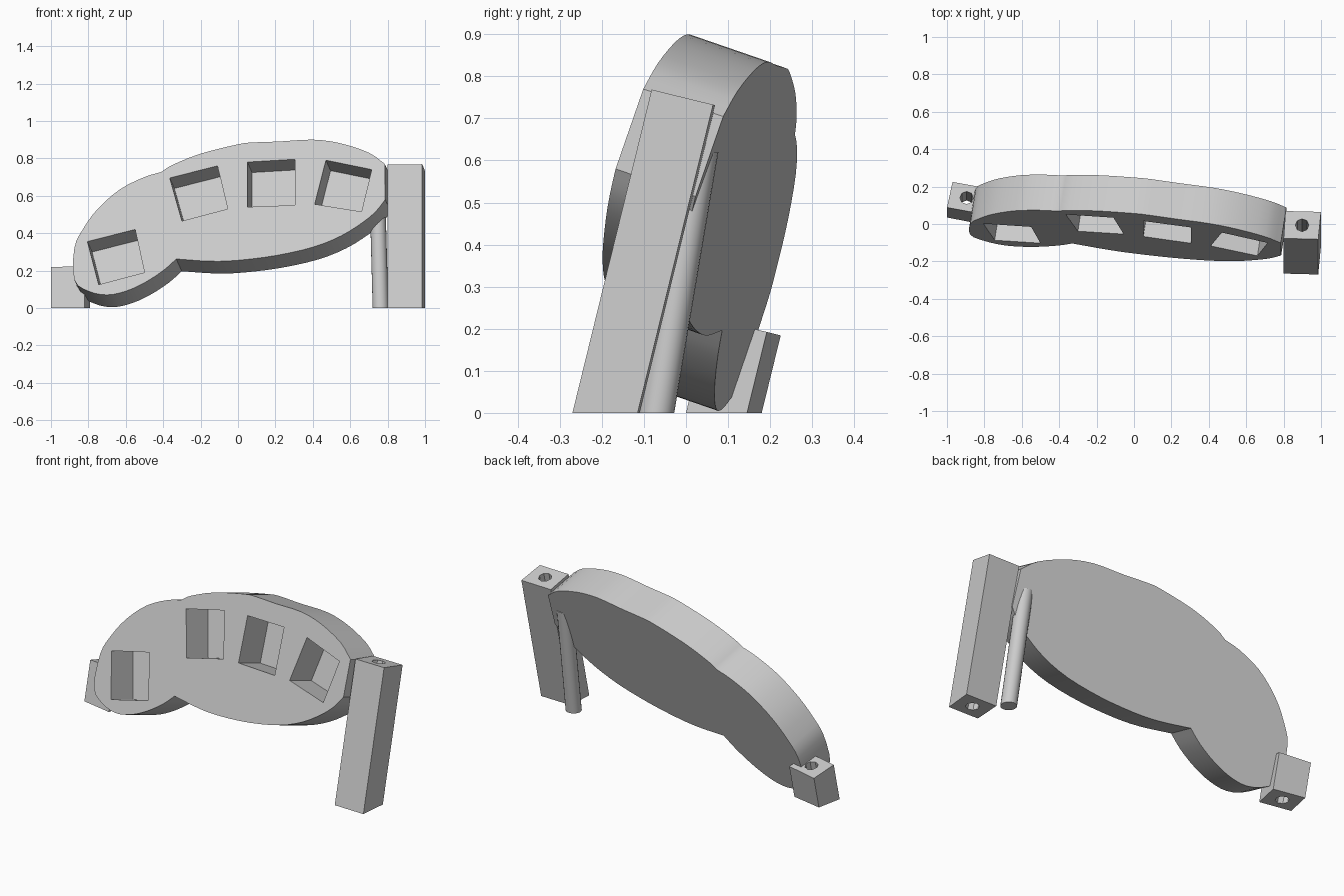
import bpy, bmesh, math
from mathutils import Vector

cube = bpy.data.objects.get("Cube")
if cube:
    bpy.data.objects.remove(cube, do_unlink=True)

grey = bpy.data.materials.new("light grey")
grey.use_nodes = True
grey.diffuse_color = (0.6, 0.6, 0.6, 1)
grey.node_tree.nodes["Principled BSDF"].inputs["Base Color"].default_value = (0.6, 0.6, 0.6, 1)


def loft(name, start, end):
    """Closed solid between two rings with the same number of points."""
    bm = bmesh.new()
    a = [bm.verts.new(p) for p in start]
    b = [bm.verts.new(p) for p in end]
    bm.faces.new(a)
    bm.faces.new(b)
    for i in range(len(a)):
        j = (i + 1) % len(a)
        bm.faces.new((a[i], a[j], b[j], b[i]))
    bmesh.ops.recalc_face_normals(bm, faces=bm.faces)
    mesh = bpy.data.meshes.new(name)
    bm.to_mesh(mesh)
    bm.free()
    mesh.materials.append(grey)
    obj = bpy.data.objects.new(name, mesh)
    bpy.context.collection.objects.link(obj)
    return obj


def activate(obj):
    bpy.ops.object.select_all(action='DESELECT')
    obj.select_set(True)
    bpy.context.view_layer.objects.active = obj


def cut(obj, cutter):
    mod = obj.modifiers.new("cut", 'BOOLEAN')
    mod.operation = 'DIFFERENCE'
    mod.solver = 'EXACT'
    mod.object = cutter
    activate(obj)
    bpy.ops.object.modifier_apply(modifier=mod.name)
    bpy.data.objects.remove(cutter, do_unlink=True)


def spline(points, steps=3):
    """Catmull-Rom curve through the points, without the last one."""
    p = [Vector(q) for q in points]
    p = [2 * p[0] - p[1]] + p + [2 * p[-1] - p[-2]]
    out = []
    for i in range(1, len(p) - 2):
        a, b, c, d = p[i - 1:i + 3]
        for k in range(steps):
            t = k / steps
            out.append(0.5 * (2 * b + (c - a) * t + (2 * a - 5 * b + 4 * c - d) * t ** 2
                              + (3 * b - a - 3 * c + d) * t ** 3))
    return out


# Tilted front plane of the plate, and the vector through its thickness
SLOPE_X, SLOPE_Z = -0.155, 0.345
DEPTH = Vector((-SLOPE_X, 1, -SLOPE_Z)) * 0.19


def on_plane(points):
    return [Vector((x, -0.2455 + SLOPE_X * x + SLOPE_Z * z, z)) for x, z in points]


# Plate: a small oval lobe joined to a long one, meeting at two notches
small_lobe = [(-0.33, 0.262), (-0.40, 0.20), (-0.50, 0.135), (-0.60, 0.09), (-0.70, 0.07),
              (-0.80, 0.09), (-0.875, 0.15), (-0.875, 0.32), (-0.83, 0.42), (-0.75, 0.53),
              (-0.63, 0.635), (-0.50, 0.70), (-0.41, 0.727)]
long_lobe = [(-0.41, 0.727), (-0.35, 0.765), (-0.20, 0.825), (0, 0.875), (0.08, 0.885),
             (0.22, 0.89), (0.40, 0.90), (0.55, 0.88), (0.70, 0.83), (0.785, 0.77)]
lower_edge = [(0.787, 0.58), (0.74, 0.52), (0.67, 0.46), (0.55, 0.385), (0.40, 0.325),
              (0.20, 0.28), (0, 0.255), (-0.15, 0.25), (-0.33, 0.262)]
outline = spline(small_lobe) + spline(long_lobe) + [Vector(long_lobe[-1])] + spline(lower_edge)
front = on_plane(outline)
plate = loft("plate", front, [p + DEPTH for p in front])

# Square pockets
pockets = [
    [(-0.805, 0.355), (-0.55, 0.42), (-0.50, 0.19), (-0.745, 0.125)],
    [(-0.365, 0.695), (-0.11, 0.76), (-0.055, 0.53), (-0.30, 0.465)],
    [(0.05, 0.78), (0.305, 0.795), (0.305, 0.55), (0.05, 0.54)],
    [(0.47, 0.79), (0.715, 0.74), (0.66, 0.515), (0.41, 0.555)],
]
for corners in pockets:
    ring = on_plane(corners)
    cut(plate, loft("pocket_cutter", [p - DEPTH * 0.2 for p in ring],
                    [p + DEPTH * 0.85 for p in ring]))

# Leaning posts, each with a bore along its length
LEAN = 0.245
AXIS = Vector((0, LEAN, 1))


def post(name, corners, height):
    base = [Vector((x, y, 0)) for x, y in corners]
    centre = sum(base, Vector()) / 4
    top = [p + AXIS * (height - LEAN * (p.y - centre.y) / (1 + LEAN ** 2)) for p in base]
    obj = loft(name, base, top)
    ring = [centre + Vector((math.cos(a), math.sin(a), 0)) * 0.036
            for a in (math.tau * i / 8 for i in range(8))]
    cut(obj, loft("bore_cutter", [p - AXIS * 0.1 for p in ring],
                  [p + AXIS * (height + 0.1) for p in ring]))
    return obj


parts = [
    plate,
    post("left_post", [(0.80, -0.265), (0.985, -0.27), (1.0, -0.115), (0.81, -0.11)], 0.75),
    post("right_post", [(-1.0, 0.035), (-0.82, 0.0), (-0.79, 0.145), (-0.97, 0.18)], 0.205),
]

# Slim support rod beside the tall post
rod_ring = [Vector((math.cos(a), math.sin(a), 0)) * 0.042
            for a in (math.tau * i / 20 for i in range(20))]
parts.append(loft("support_rod", [p + Vector((0.762, -0.07, 0)) for p in rod_ring],
                  [p + Vector((0.745, 0.035, 0.62)) for p in rod_ring]))

for obj in parts:
    activate(obj)
    bpy.ops.object.shade_smooth_by_angle(angle=math.radians(25))
